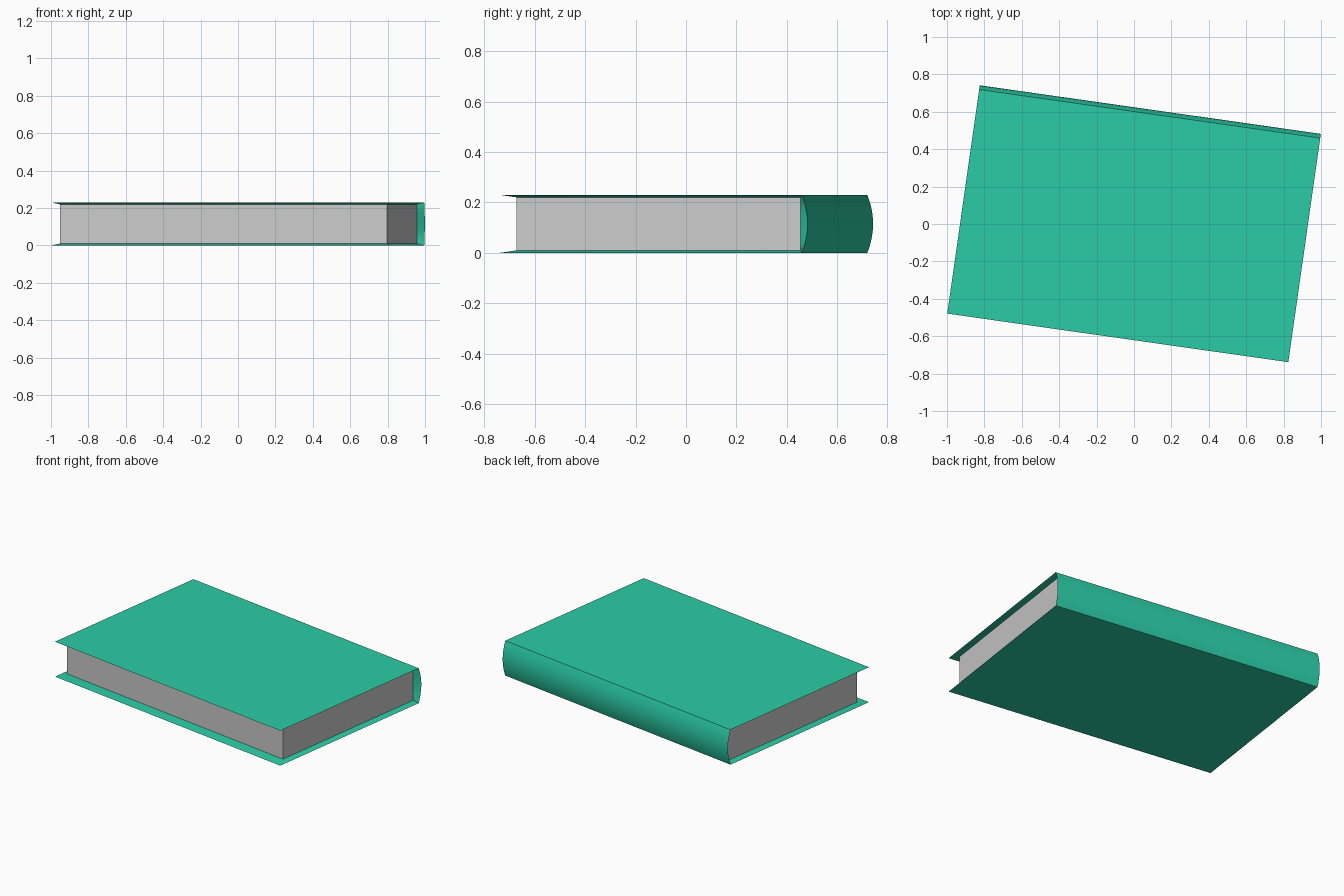
import bpy, bmesh, math
from mathutils import Matrix

if "Cube" in bpy.data.objects:
    bpy.data.objects.remove(bpy.data.objects["Cube"])

TURN = Matrix.Rotation(math.radians(-8.1), 4, 'Z')
H = 0.23                      # total height
U, V0, V1, BULGE = 0.921, -0.615, 0.595, 0.023   # cover outline
P, Q0, Q1, T = 0.884, -0.552, 0.585, 0.01        # page block and board thickness
N = 12                        # spine segments

green = bpy.data.materials.new("cover_green")
green.diffuse_color = (0.024, 0.60, 0.38, 1)
green.use_nodes = True
green.node_tree.nodes["Principled BSDF"].inputs["Base Color"].default_value = green.diffuse_color


def finish(bm, name, mat=None):
    bmesh.ops.recalc_face_normals(bm, faces=bm.faces)
    bm.transform(TURN)
    me = bpy.data.meshes.new(name)
    bm.to_mesh(me)
    bm.free()
    ob = bpy.data.objects.new(name, me)
    bpy.context.collection.objects.link(ob)
    if mat:
        me.materials.append(mat)
    return ob


# Page block
bm = bmesh.new()
bmesh.ops.create_cube(bm, size=1)
bm.transform(Matrix.Translation((0, (Q0 + Q1) / 2, H / 2))
             @ Matrix.Diagonal((2 * P, Q1 - Q0, H - 2 * T, 1)))
finish(bm, "pages")

# Cover: C-shaped wrap with rounded spine, tapered lips running in to the pages
outer, inner = [(V0, 0)], [(Q0, T)]
for i in range(N + 1):
    t = i / N
    outer.append((V1 + BULGE * (1 - (2 * t - 1) ** 2), H * t))
    inner.append((Q1, T + (H - 2 * T) * t))
outer.append((V0, H))
inner.append((Q0, H - T))

bm = bmesh.new()


def row(x, profile):
    return [bm.verts.new((x, y, z)) for y, z in profile]


rings = [row(-P, inner), row(-U, outer), row(U, outer), row(P, inner)]
# end lips, outer wrap, then the inner lining that closes the shell
for a, b in zip(rings, rings[1:] + rings[:1]):
    for i in range(len(a) - 1):
        bm.faces.new((a[i], b[i], b[i + 1], a[i + 1]))
# front lips
for k in (0, -1):
    bm.faces.new([r[k] for r in rings])
cover = finish(bm, "cover", green)

bpy.context.view_layer.objects.active = cover
cover.select_set(True)
bpy.ops.object.shade_smooth_by_angle(angle=math.radians(30))
